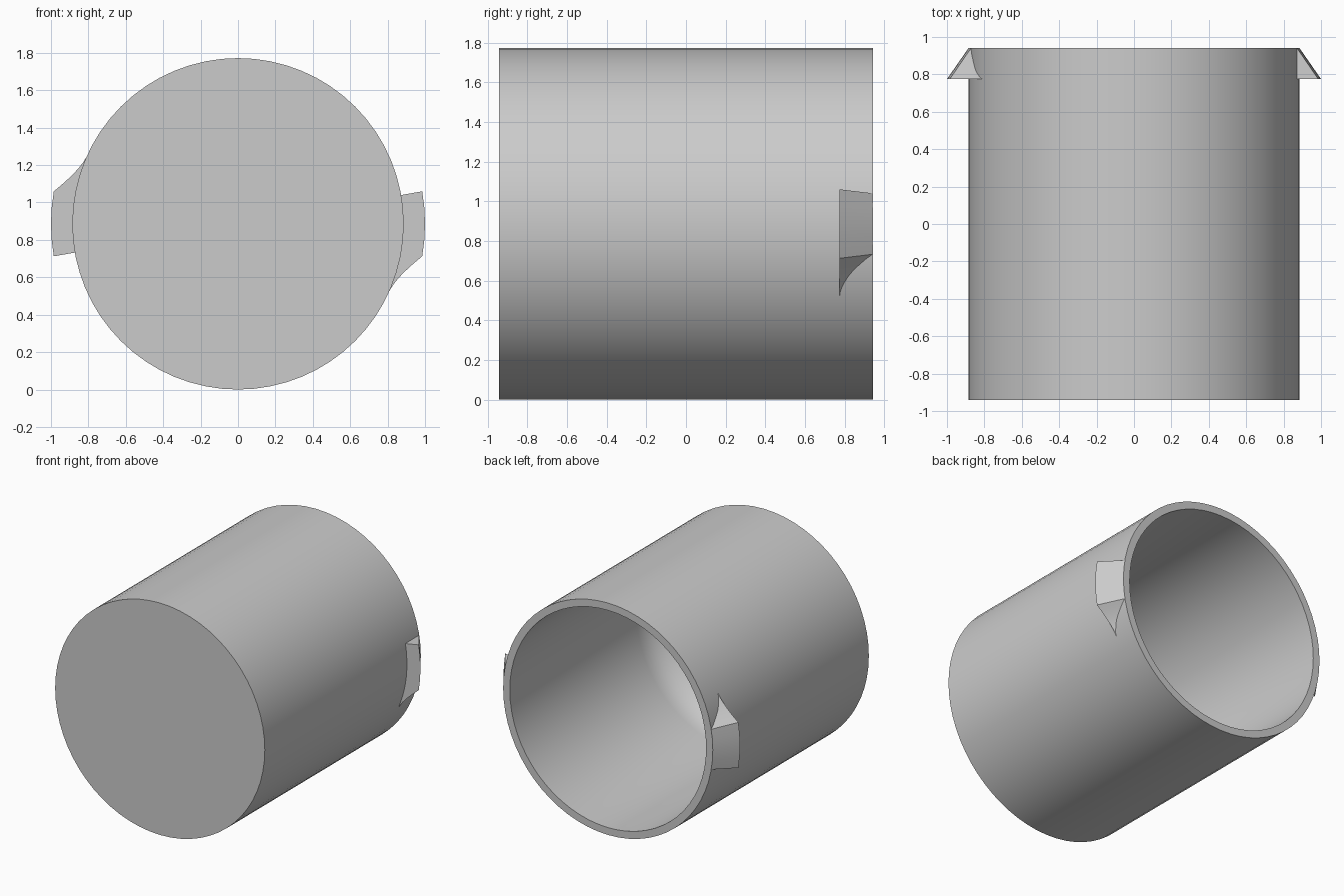
import bpy, bmesh
from math import sin, cos, pi, radians
from mathutils import Vector, Matrix

R, INNER, HALF = 0.886, 0.83, 0.942
BASE_Y, LUG_R = 0.775, 1.0

cube = bpy.data.objects.get("Cube")
if cube:
    bpy.data.objects.remove(cube, do_unlink=True)

grey = bpy.data.materials.new("plain grey")
grey.use_nodes = True
grey.diffuse_color = (0.6, 0.6, 0.6, 1)
grey.node_tree.nodes["Principled BSDF"].inputs["Base Color"].default_value = grey.diffuse_color


def finish(name, bm):
    bmesh.ops.remove_doubles(bm, verts=bm.verts, dist=1e-4)
    bmesh.ops.recalc_face_normals(bm, faces=bm.faces)
    mesh = bpy.data.meshes.new(name)
    bm.to_mesh(mesh)
    bm.free()
    mesh.materials.append(grey)
    obj = bpy.data.objects.new(name, mesh)
    obj.location.z = R
    bpy.context.collection.objects.link(obj)
    bpy.ops.object.select_all(action='DESELECT')
    obj.select_set(True)
    bpy.context.view_layer.objects.active = obj
    bpy.ops.object.shade_smooth_by_angle(angle=radians(30))
    return obj


# Cup: a wall profile with a rounded inner floor, spun about the y axis
fillet, floor = 0.3, -0.89
profile = [(0, -HALF), (R, -HALF), (R, HALF), (INNER, HALF)]
for i in range(9):
    a = i / 8 * pi / 2
    profile.append((INNER - fillet + fillet * cos(a), floor + fillet - fillet * sin(a)))
profile.append((0, floor))

bm = bmesh.new()
verts = [bm.verts.new((r, y, 0)) for r, y in profile]
edges = [bm.edges.new(pair) for pair in zip(verts, verts[1:])]
bmesh.ops.spin(bm, geom=verts + edges, cent=(0, 0, 0), axis=(0, 1, 0),
               angle=2 * pi, steps=64, use_duplicate=False)
finish("cup", bm)


# Locking lugs: triangular sections swept round the rim, fading out at one end
def lug(name, turn):
    sections = [(10 - 5 * i, 1) for i in range(5)]
    sections += [(-10 - 15.5 * t / 8, (1 - t / 8) ** 2) for t in range(1, 9)]
    root = R - 0.002
    bm = bmesh.new()
    rings = []
    for degrees, size in sections:
        a = radians(degrees)
        points = [(root, BASE_Y), (root + (LUG_R - root) * size, BASE_Y),
                  (root, BASE_Y + (HALF - BASE_Y) * size)]
        rings.append([bm.verts.new((r * cos(a), y, r * sin(a))) for r, y in points])
    bm.faces.new(rings[0])
    for near, far in zip(rings, rings[1:]):
        for i in range(3):
            j = (i + 1) % 3
            bm.faces.new((near[i], near[j], far[j], far[i]))
    bmesh.ops.transform(bm, matrix=Matrix.Rotation(turn, 4, 'Y'), verts=bm.verts)
    finish(name, bm)


lug("left_lug", 0)
lug("right_lug", pi)
